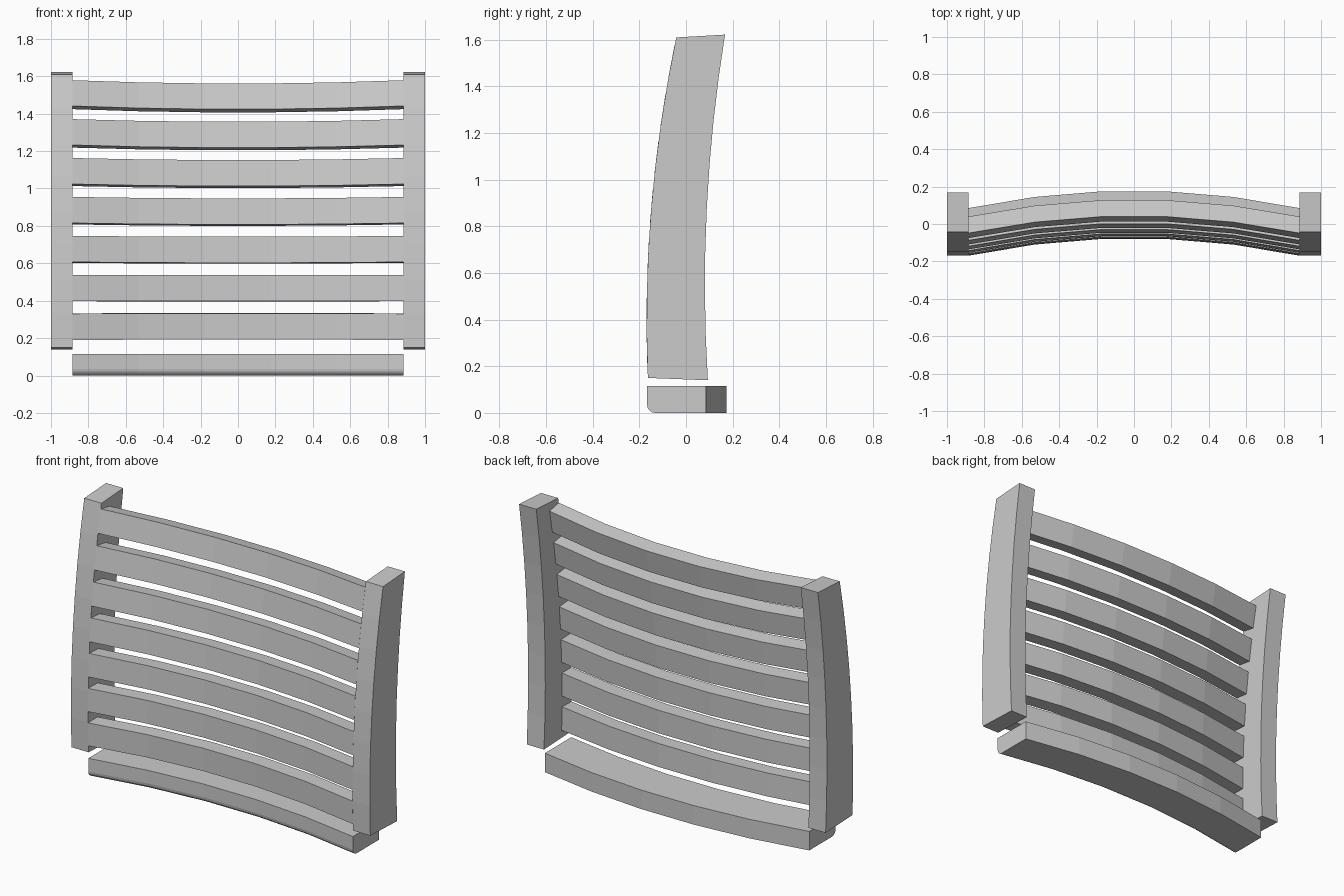
import bpy, bmesh, math

if "Cube" in bpy.data.objects:
    bpy.data.objects.remove(bpy.data.objects["Cube"])

INNER = 0.885          # inner face of the posts / half length of slats
SAG = 0.093            # how far slats bow backwards in the middle


def front_y(z):
    return -0.169 + 0.087 * (z - 0.4) ** 2


def back_y(z):
    return 0.081 + 0.075 * (z - 0.55) ** 2


def loft(name, sections):
    """Skin a list of matching closed cross-sections and cap both ends."""
    bm = bmesh.new()
    rings = [[bm.verts.new(p) for p in s] for s in sections]
    n = len(rings[0])
    for a, b in zip(rings, rings[1:]):
        for i in range(n):
            j = (i + 1) % n
            bm.faces.new((a[i], a[j], b[j], b[i]))
    bm.faces.new(rings[0])
    bm.faces.new(rings[-1])
    bmesh.ops.recalc_face_normals(bm, faces=bm.faces)
    me = bpy.data.meshes.new(name)
    bm.to_mesh(me)
    bm.free()
    ob = bpy.data.objects.new(name, me)
    bpy.context.collection.objects.link(ob)
    return ob


def bowed_bar(name, profile, y, z, tilt):
    """Sweep a (depth, height) profile along the backward bow, leaning by tilt."""
    c, s = math.cos(tilt), math.sin(tilt)
    sections = []
    for i in range(6):
        t = -1 + 2 * i / 5
        off = SAG * (1 - t * t)
        sections.append([(INNER * t,
                          y + (d + off) * c + h * s,
                          z + h * c - (d + off) * s) for d, h in profile])
    return loft(name, sections)


# Curved side posts
STEPS = 8
for side, label in ((-1, "left"), (1, "right")):
    sections = []
    for i in range(STEPS + 1):
        t = i / STEPS
        zf = 0.15 + 1.46 * t
        zb = 0.14 + 1.482 * t
        sections.append([(side * INNER, front_y(zf), zf), (side, front_y(zf), zf),
                         (side, back_y(zb), zb), (side * INNER, back_y(zb), zb)])
    loft(label + "_post", sections)

# Seven bowed slats, flush with the front of the posts
slat = [(0, -0.07), (0.09, -0.07), (0.09, 0.07), (0, 0.07)]
for i in range(7):
    z = 0.26 + 0.2083 * i
    bowed_bar(f"back_slat_{i + 1}", slat, front_y(z), z,
              math.atan(0.174 * (z - 0.4)))

# Bottom rail with rounded lower front edge
R = 0.035
rail = [(0.252, 0), (0.252, 0.115), (0, 0.115)]
for k in range(5):
    a = math.pi + k * math.pi / 8
    rail.append((R + R * math.cos(a), R + R * math.sin(a)))
bowed_bar("bottom_rail", rail, -0.167, 0, 0)
